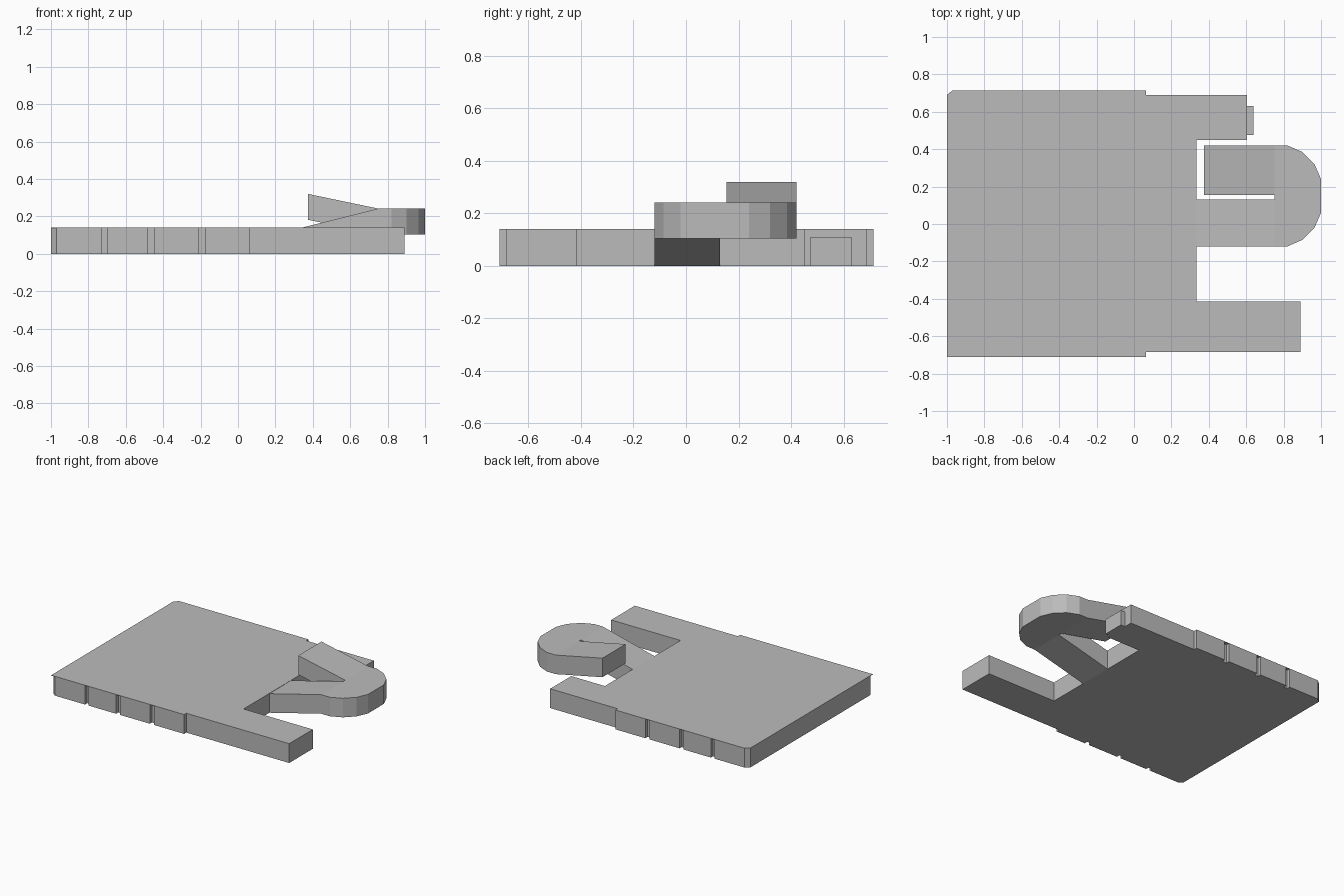
import bpy, bmesh

if "Cube" in bpy.data.objects:
    bpy.data.objects.remove(bpy.data.objects["Cube"])

grey = bpy.data.materials.new("plain grey")
grey.diffuse_color = (0.5, 0.5, 0.5, 1)
grey.use_nodes = True
grey.node_tree.nodes["Principled BSDF"].inputs["Base Color"].default_value = grey.diffuse_color


def slab(name, faces, thick):
    """Extrude joined plan faces (lists of x, y, z points) straight up."""
    bm = bmesh.new()
    verts = {}
    for pts in faces:
        for p in pts:
            if p not in verts:
                verts[p] = bm.verts.new(p)
        bm.faces.new([verts[p] for p in pts])
    ext = bmesh.ops.extrude_face_region(bm, geom=bm.faces[:], use_keep_orig=True)
    for g in ext["geom"]:
        if isinstance(g, bmesh.types.BMVert):
            g.co.z += thick
    bmesh.ops.recalc_face_normals(bm, faces=bm.faces[:])
    mesh = bpy.data.meshes.new(name)
    bm.to_mesh(mesh)
    bm.free()
    mesh.materials.append(grey)
    obj = bpy.data.objects.new(name, mesh)
    bpy.context.collection.objects.link(obj)
    return obj


def at(z, pts):
    return [(x, y, z) for x, y in pts]


SKIN = 0.137                    # underside of the thin top sheet
X_STEP, X_SLOT = 0.065, 0.335   # end of wide part, bottom of the fork
GROOVES = [(-0.73, -0.70), (-0.48, -0.45), (-0.21, -0.175)]

# forked end shared by the core and the top sheet, from front to back
fork = [(X_STEP, -0.685), (0.89, -0.685), (0.89, -0.415), (X_SLOT, -0.415),
        (X_SLOT, 0.45), (0.605, 0.45), (0.605, 0.69), (X_STEP, 0.69)]


def grooved_edge(outer, inner):
    """Long edge from left to right with rectangular grooves."""
    pts = [(-1, inner), (-0.97, outer)]
    for a, b in GROOVES:
        pts += [(a, outer), (a, inner), (b, inner), (b, outer)]
    return pts + [(X_STEP, outer)]


# main board with grooved sides
core = grooved_edge(-0.71, -0.685) + fork + grooved_edge(0.715, 0.69)[::-1]
slab("board_core", [at(0, core)], SKIN)

# thin top sheet that covers the grooves
sheet = [(-1, -0.71), (X_STEP, -0.71)] + fork + [
    (X_STEP, 0.715), (-0.97, 0.715), (-1, 0.69)]
slab("top_sheet", [at(SKIN, sheet)], 0.14 - SKIN)

# small tab on the end of the back arm
slab("arm_tab", [at(0, [(0.605, 0.475), (0.64, 0.475), (0.64, 0.63), (0.605, 0.63)])], 0.11)

# curled strip: rising ramp, flat rounded bend, rising tail
LOW, X_BEND = 0.104, 0.75
bend = [(X_BEND, -0.12), (0.82, -0.12), (0.90, -0.085), (0.965, -0.02),
        (1, 0.06), (1, 0.24), (0.965, 0.32), (0.90, 0.385), (0.82, 0.42),
        (X_BEND, 0.42), (X_BEND, 0.155), (X_BEND, 0.13)]
ramp = at(0, [(X_SLOT, 0.13), (X_SLOT, -0.12)]) + at(LOW, [(X_BEND, -0.12), (X_BEND, 0.13)])
tail = at(0.182, [(0.375, 0.42), (0.375, 0.155)]) + at(LOW, [(X_BEND, 0.155), (X_BEND, 0.42)])
slab("curled_strip", [ramp, at(LOW, bend), tail], 0.138)
